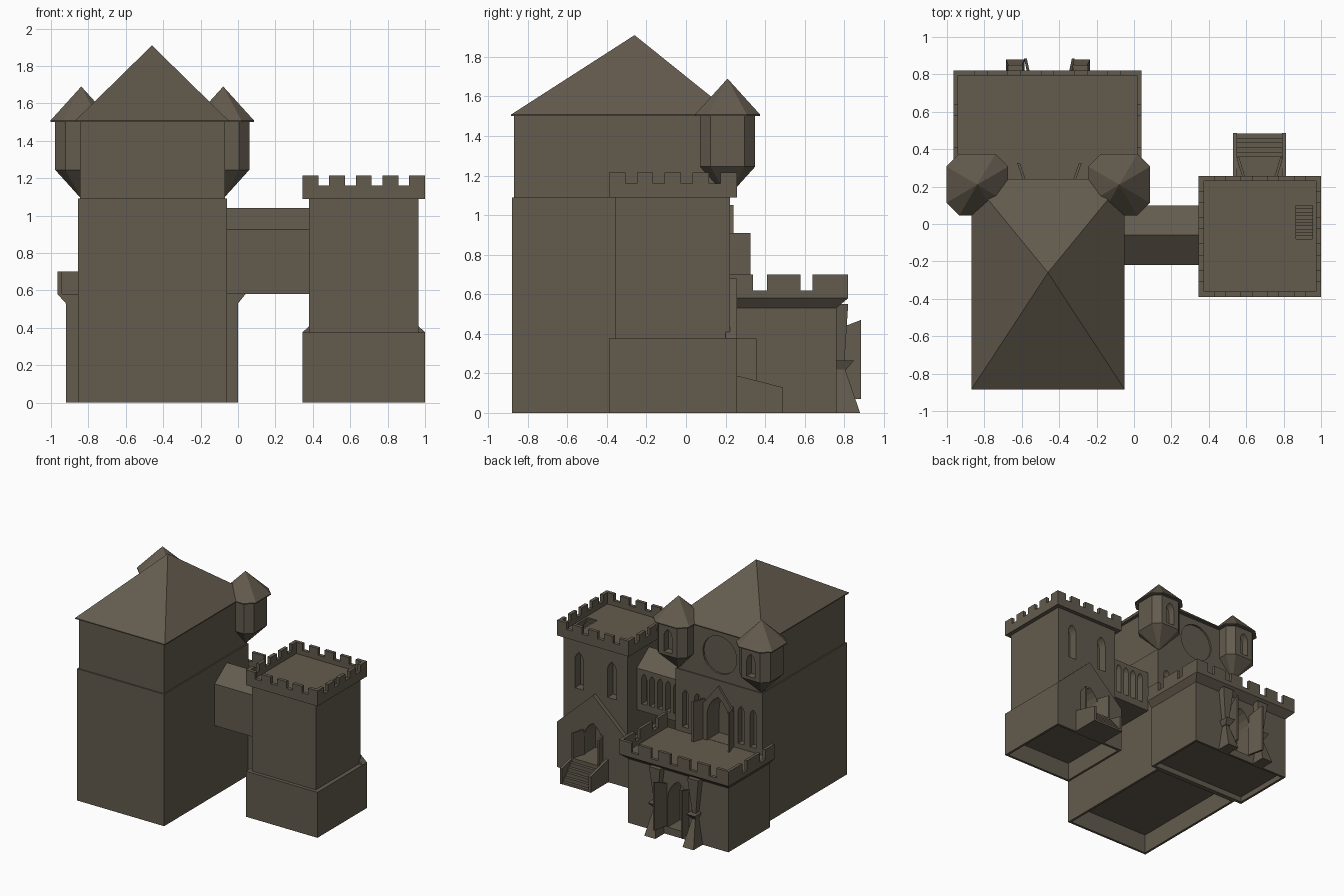
import bpy, bmesh, math

if "Cube" in bpy.data.objects:
    bpy.data.objects.remove(bpy.data.objects["Cube"])

stone = bpy.data.materials.new("grey_brown_stone")
stone.diffuse_color = (0.125, 0.104, 0.075, 1)
stone.use_nodes = True
stone.node_tree.nodes["Principled BSDF"].inputs["Base Color"].default_value = stone.diffuse_color


def finish(name, bm):
    bmesh.ops.remove_doubles(bm, verts=bm.verts, dist=1e-5)
    bmesh.ops.recalc_face_normals(bm, faces=bm.faces)
    me = bpy.data.meshes.new(name)
    bm.to_mesh(me)
    bm.free()
    me.materials.append(stone)
    ob = bpy.data.objects.new(name, me)
    bpy.context.collection.objects.link(ob)
    return ob


def add_loft(bm, rings):
    vs = [[bm.verts.new(p) for p in r] for r in rings]
    n = len(vs[0])
    for a, b in zip(vs, vs[1:]):
        for i in range(n):
            bm.faces.new((a[i], a[(i + 1) % n], b[(i + 1) % n], b[i]))
    bm.faces.new(vs[0])
    bm.faces.new(vs[-1])


def loft(name, *rings):
    bm = bmesh.new()
    add_loft(bm, rings)
    return finish(name, bm)


def rect(x0, x1, y0, y1, z):
    return [(x0, y0, z), (x1, y0, z), (x1, y1, z), (x0, y1, z)]


def boxes(name, *dims):
    bm = bmesh.new()
    for x0, x1, y0, y1, z0, z1 in dims:
        add_loft(bm, [rect(x0, x1, y0, y1, z0), rect(x0, x1, y0, y1, z1)])
    return finish(name, bm)


def prism_y(name, pts, y0, y1):
    return loft(name, [(x, y0, z) for x, z in pts], [(x, y1, z) for x, z in pts])


def plate(name, a, b, z0, za, zb, t=0.015):
    """thin upright wall from plan point a to b, top height za at a, zb at b"""
    (ax, ay), (bx, by) = a, b
    foot = [(ax, ay), (bx, by), (bx + t, by), (ax + t, ay)]
    return loft(name, [(x, y, z0) for x, y in foot],
                [(x, y, z) for (x, y), z in zip(foot, (za, zb, zb, za))])


def lancet(cx, w, z0, z1, n=4):
    """pointed arch outline"""
    h = w / 2
    sp = z1 - w * 0.866
    right = [(cx - h + w * math.cos(math.radians(60 * i / n)),
              sp + w * math.sin(math.radians(60 * i / n))) for i in range(n + 1)]
    left = [(2 * cx - x, z) for x, z in reversed(right[:-1])]
    return [(cx - h, z0), (cx + h, z0)] + right + left


def cut(ob, *cutters):
    for c in cutters:
        m = ob.modifiers.new("cut", 'BOOLEAN')
        m.operation, m.solver, m.object = 'DIFFERENCE', 'EXACT', c
    bpy.context.view_layer.update()
    dg = bpy.context.evaluated_depsgraph_get()
    me = bpy.data.meshes.new_from_object(ob.evaluated_get(dg))
    ob.modifiers.clear()
    ob.data = me
    for c in cutters:
        bpy.data.objects.remove(c)


def arch(cx, w, z0, z1, y0, y1):
    return prism_y("cutter", lancet(cx, w, z0, z1), y0, y1)


def merlons(a, b, n, gap):
    w = (b - a - gap * (n - 1)) / n
    return [(a + i * (w + gap), a + i * (w + gap) + w) for i in range(n)]


K = -0.46  # keep centre line

# --- keep -------------------------------------------------------------
keep = boxes("keep_lower_wall", (-0.855, -0.06, -0.88, 0.222, 0, 1.09))
cut(keep, boxes("cutter", (-0.835, -0.08, -0.86, 0.20, -0.1, 0.16)),
    arch(K, 0.2, 0.582, 0.96, 0.08, 0.3),
    *[arch(K + s * d, 0.055, 0.62, 0.93, 0.17, 0.3) for s in (-1, 1) for d in (0.2, 0.31)])
upper = boxes("keep_upper_wall", (-0.845, -0.07, -0.87, 0.215, 1.09, 1.5))
rose = [(K + 0.155 * math.cos(i * math.pi / 12), 1.3 + 0.155 * math.sin(i * math.pi / 12))
        for i in range(24)]
cut(upper, prism_y("cutter", rose, 0.2, 0.3))
loft("keep_roof", rect(-0.87, -0.05, -0.885, 0.24, 1.5), rect(-0.87, -0.05, -0.885, 0.24, 1.508),
     [(K, -0.26, 1.91)] * 4)

# keep door: gabled surround and splayed side walls
gable = prism_y("keep_door_gable", [(K - 0.135, 0.58), (K + 0.135, 0.58), (K + 0.135, 0.88),
                                    (K, 1.05), (K - 0.135, 0.88)], 0.2, 0.24)
cut(gable, arch(K, 0.2, 0.5, 0.96, 0.1, 0.3))
for s in (-1, 1):
    plate("keep_door_side_wall", (K + s * 0.165, 0.325), (K + s * 0.128, 0.22), 0.58, 0.91, 0.91)

# --- corner turrets ---------------------------------------------------
def octagon(cx, cy, r, c, z):
    p = [(r, -c), (r, c), (c, r), (-c, r), (-r, c), (-r, -c), (-c, -r), (c, -r)]
    return [(cx + x, cy + y, z) for x, y in p]


for side, cx in (("left", -0.838), ("right", -0.079)):
    t = loft(side + "_turret", [(cx, 0.21, 1.09)] * 8, octagon(cx, 0.21, 0.14, 0.085, 1.245),
             octagon(cx, 0.21, 0.14, 0.085, 1.5))
    cut(t, arch(cx, 0.075, 1.27, 1.46, 0.29, 0.4))
    loft(side + "_turret_roof", octagon(cx, 0.21, 0.165, 0.097, 1.5),
         octagon(cx, 0.21, 0.165, 0.097, 1.508), [(cx, 0.21, 1.69)] * 8)

# --- gatehouse with terrace ------------------------------------------
gate = boxes("gatehouse", (-0.92, 0.0, 0.215, 0.76, 0, 0.535))
cut(gate, boxes("cutter", (-0.90, -0.02, 0.24, 0.74, -0.1, 0.045)),
    arch(K, 0.19, 0.06, 0.46, 0.6, 0.9))
loft("terrace_cornice", rect(-0.92, 0.0, 0.215, 0.76, 0.53), rect(-0.965, 0.04, 0.215, 0.82, 0.58))
sides = [(0.222, 0.34), (0.41, 0.58), (0.64, 0.795)]
wall = [(-0.965, 0.04, 0.795, 0.82, 0.58, 0.62)]
wall += [(a, b, 0.795, 0.82, 0.62, 0.70) for a, b in merlons(-0.965, 0.04, 6, 0.065)]
for x0 in (-0.965, 0.015):
    wall.append((x0, x0 + 0.025, 0.215, 0.795, 0.58, 0.62))
    wall += [(x0, x0 + 0.025, a, b, 0.62, 0.70) for a, b in sides]
boxes("terrace_battlement", *wall)

# waisted gate buttresses and splayed gate side walls
for s in (-1, 1):
    c = K + s * 0.175
    loft("gate_buttress", rect(c - 0.05, c + 0.05, 0.75, 0.88, 0),
         rect(c - 0.014, c + 0.014, 0.75, 0.805, 0.22))
    loft("buttress_ledge", rect(c - 0.02, c + 0.02, 0.75, 0.81, 0.22),
         rect(c - 0.04, c + 0.04, 0.75, 0.85, 0.265))
    loft("buttress_bracket", rect(c - 0.014, c + 0.014, 0.75, 0.80, 0.24),
         rect(c - 0.05, c + 0.05, 0.75, 0.82, 0.55))
    plate("gate_side_wall", (K + s * 0.128, 0.885), (K + s * 0.1, 0.755), 0.07, 0.47, 0.42)

# --- bridge -----------------------------------------------------------
eave, ridge = 0.925, 1.04
prof = [(-0.22, 0.58), (0.10, 0.58), (0.10, eave), (-0.06, ridge), (-0.22, eave)]
bridge = loft("bridge", [(-0.07, y, z) for y, z in prof], [(0.39, y, z) for y, z in prof])
cut(bridge, *[arch(0.02 + i * 0.073, 0.046, 0.64, 0.89, 0.04, 0.2) for i in range(5)])

# --- side tower -------------------------------------------------------
T = 0.672
base = boxes("tower_base", (0.345, 1.0, -0.39, 0.257, 0, 0.376))
cut(base, boxes("cutter", (0.365, 0.98, -0.37, 0.235, -0.1, 0.15)),
    arch(T, 0.17, 0.17, 0.45, 0.1, 0.4))
well = (0.867, 0.955, -0.08, 0.10, 0.98, 1.3)
tower = boxes("tower_wall", (0.38, 0.965, -0.36, 0.222, 0.37, 1.1))
cut(tower, arch(T, 0.17, 0.17, 0.45, 0.1, 0.4), boxes("cutter", well),
    *[arch(T + s * 0.15, 0.08, 0.68, 0.98, 0.15, 0.4) for s in (-1, 1)])
porch = prism_y("tower_door_gable", [(0.345, 0.376), (1.0, 0.376), (T, 0.68)], 0.2, 0.257)
cut(porch, arch(T, 0.17, 0.17, 0.45, 0.1, 0.4))
for s in (-1, 1):
    plate("tower_door_side_wall", (T + s * 0.118 - 0.007, 0.357), (T + s * 0.085 - 0.007, 0.25),
          0.17, 0.376, 0.376)

# tower deck, battlement and stairwell
deck = boxes("tower_deck", (0.345, 1.0, -0.39, 0.257, 1.088, 1.12))
cut(deck, boxes("cutter", well))
boxes("stairwell_steps", *[(0.867, 0.955, -0.08 + i * 0.018, -0.062 + i * 0.018, 0.97, 1.11 - i * 0.014)
                           for i in range(10)])
wall = []
for y0 in (-0.39, 0.229):
    wall.append((0.345, 1.0, y0, y0 + 0.028, 1.12, 1.16))
    wall += [(a, b, y0, y0 + 0.028, 1.16, 1.215) for a, b in merlons(0.345, 1.0, 5, 0.058)]
for x0 in (0.345, 0.972):
    wall.append((x0, x0 + 0.028, -0.362, 0.229, 1.12, 1.16))
    wall += [(x0, x0 + 0.028, max(a, -0.362), min(b, 0.229), 1.16, 1.215)
             for a, b in merlons(-0.39, 0.257, 5, 0.058)]
boxes("tower_battlement", *wall)

# entrance steps with sloping cheek walls
boxes("entrance_steps", (0.55, 0.794, 0.25, 0.36, 0, 0.17),
      *[(0.55, 0.794, 0.36 + i * 0.025, 0.385 + i * 0.025, 0, 0.138 - i * 0.03) for i in range(5)])
for x0 in (0.53, 0.792):
    side = [(0.25, 0), (0.487, 0), (0.487, 0.13), (0.25, 0.19)]
    loft("step_cheek_wall", [(x0, y, z) for y, z in side], [(x0 + 0.022, y, z) for y, z in side])
